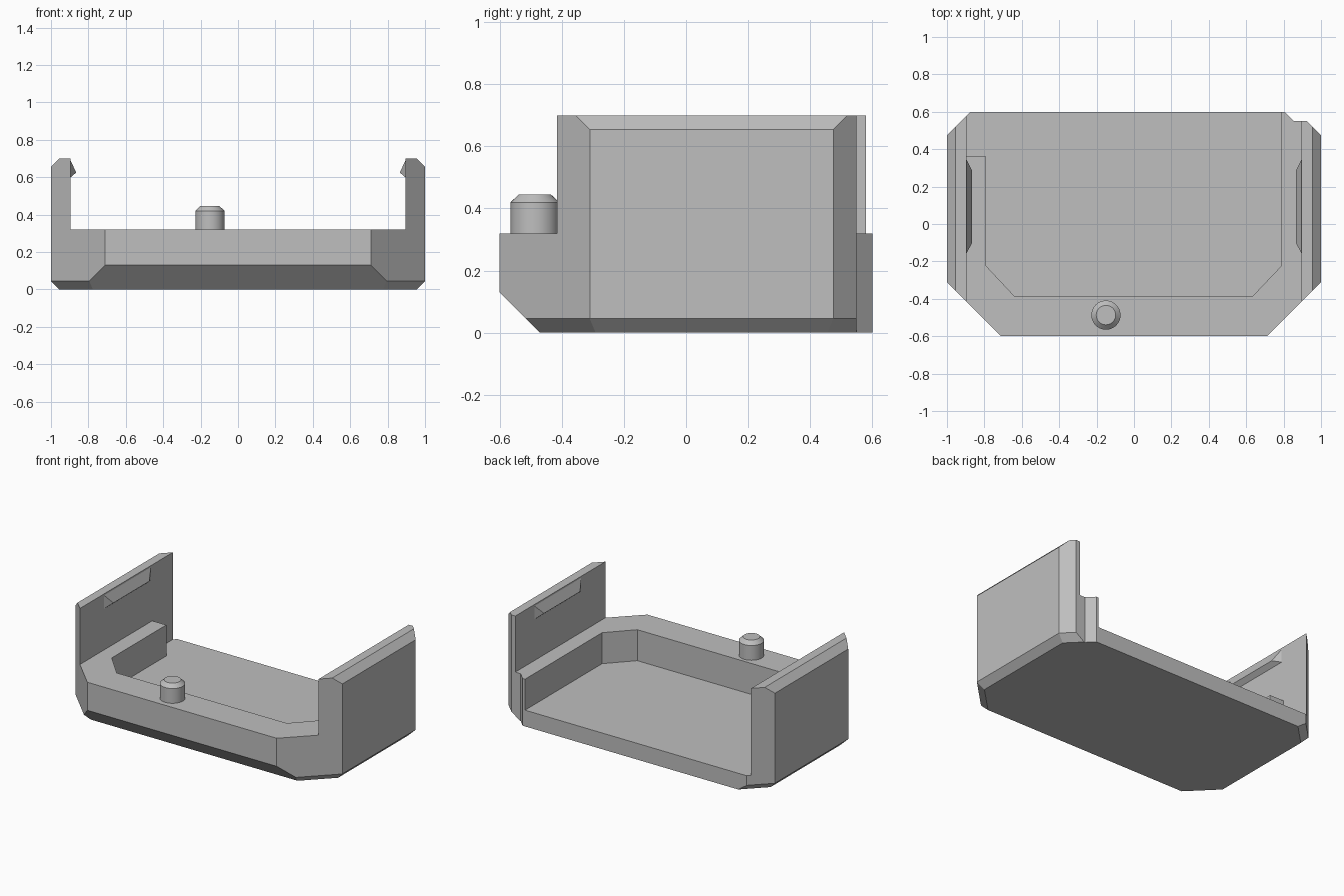
import bpy, bmesh
from math import radians
from mathutils import Vector

cube = bpy.data.objects.get("Cube")
if cube:
    bpy.data.objects.remove(cube, do_unlink=True)

grey = bpy.data.materials.new("plain grey")
grey.use_nodes = True
colour = (0.52, 0.52, 0.52, 1)
grey.diffuse_color = colour
grey.node_tree.nodes["Principled BSDF"].inputs["Base Color"].default_value = colour


def finish(bm, name):
    """Turn a bmesh into a grey object."""
    bmesh.ops.recalc_face_normals(bm, faces=bm.faces)
    mesh = bpy.data.meshes.new(name)
    bm.to_mesh(mesh)
    bm.free()
    mesh.materials.append(grey)
    obj = bpy.data.objects.new(name, mesh)
    bpy.context.collection.objects.link(obj)
    return obj


def prism(outline, z0, z1):
    bm = bmesh.new()
    base = bm.faces.new([bm.verts.new((x, y, z0)) for x, y in outline])
    top = bmesh.ops.extrude_face_region(bm, geom=[base])["geom"]
    bmesh.ops.translate(bm, vec=(0, 0, z1 - z0),
                        verts=[g for g in top if isinstance(g, bmesh.types.BMVert)])
    bmesh.ops.recalc_face_normals(bm, faces=bm.faces)
    return bm


def slice_off(bm, point, normal):
    """Cut away everything beyond a plane and cap the cut."""
    cut = bmesh.ops.bisect_plane(bm, geom=bm.verts[:] + bm.edges[:] + bm.faces[:],
                                 plane_co=point, plane_no=normal, clear_outer=True)
    edges = [g for g in cut["geom_cut"] if isinstance(g, bmesh.types.BMEdge)]
    bmesh.ops.edgeloop_fill(bm, edges=edges)


def subtract(obj, bm):
    cutter = finish(bm, "cutter")
    cutter.hide_render = True
    mod = obj.modifiers.new("cut", "BOOLEAN")
    mod.operation = "DIFFERENCE"
    mod.solver = "EXACT"
    mod.object = cutter
    bpy.context.view_layer.objects.active = obj
    bpy.ops.object.modifier_apply(modifier=mod.name)
    bpy.data.objects.remove(cutter, do_unlink=True)


# Tray blank: eight-sided block with chamfered lower and upper edges
half = [(0.71, -0.6), (1, -0.31), (1, 0.475), (0.875, 0.6)]
outline = half + [(-x, y) for x, y in reversed(half)]
block = prism(outline, 0, 0.7)
slice_off(block, (0, -0.6, 0.13), (0, -1, -1))
for side in (1, -1):
    for (ax, ay), (bx, by) in zip(half, half[1:]):
        out = Vector((by - ay, ax - bx, 0)).normalized()
        slice_off(block, (side * ax, ay, 0.045), (side * out.x, out.y, -1))
    slice_off(block, (side * 0.955, 0, 0.7), (side, 0, 1))
tray = finish(block, "tray")

# Open space between the walls, above the rim
subtract(tray, prism([(-0.895, -1), (0.895, -1), (0.895, 1), (-0.895, 1)], 0.32, 1))

# Recess down to the floor, open at the back
subtract(tray, prism([(-0.64, -0.385), (0.635, -0.385), (0.787, -0.225), (0.787, 1),
                      (-0.895, 1), (-0.895, 0.36), (-0.79, 0.36), (-0.79, -0.225)], 0.11, 0.5))

# Notch behind the left wall
subtract(tray, prism([(0.80, 0.605), (0.855, 0.55), (1.1, 0.55), (1.1, 0.7), (0.80, 0.7)], -0.1, 1))

# Snap clips on the inner wall faces
for name, side in (("left_clip", 1), ("right_clip", -1)):
    bm = bmesh.new()
    for x, z, y0, y1 in ((0.9, 0.7, -0.165, 0.355), (0.9, 0.595, -0.165, 0.355),
                         (0.865, 0.625, -0.1, 0.285)):
        for y in (y0, y1):
            bm.verts.new((side * x, y, z))
    bmesh.ops.convex_hull(bm, input=bm.verts[:])
    bmesh.ops.dissolve_limit(bm, angle_limit=0.01, verts=bm.verts[:], edges=bm.edges[:])
    finish(bm, name)

# Locating peg with a bevelled tip
bm = bmesh.new()
bmesh.ops.create_cone(bm, cap_ends=True, segments=40, radius1=0.078, radius2=0.078, depth=0.13)
rim = [e for e in bm.edges if all(v.co.z > 0 for v in e.verts)]
tip = next(f for f in bm.faces if f.normal.z > 0.9)
inset = bmesh.ops.inset_region(bm, faces=[tip], thickness=0.026)
bmesh.ops.translate(bm, vec=(0, 0, 0.025), verts=tip.verts[:])
bmesh.ops.translate(bm, vec=(-0.15, -0.487, 0.355), verts=bm.verts[:])
peg = finish(bm, "peg")
bpy.ops.object.select_all(action="DESELECT")
peg.select_set(True)
bpy.context.view_layer.objects.active = peg
bpy.ops.object.shade_smooth_by_angle(angle=radians(30))
